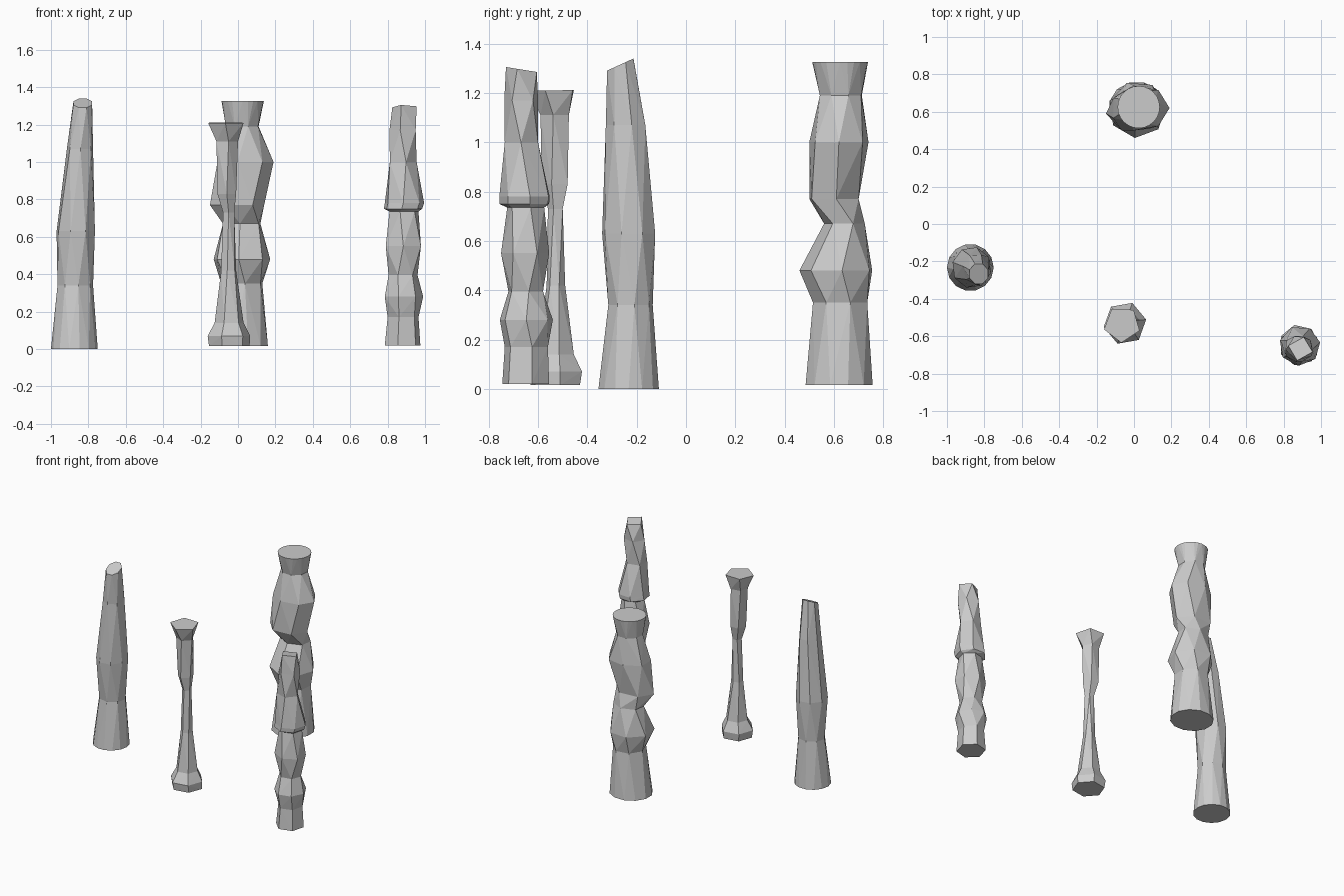
import bpy, bmesh
from math import cos, sin, radians, pi


def ring(z, x0, x1, y0, y1, n, rot, slope=0.0):
    """Polygon of n sides fitted into a plan rectangle, optionally tilted along y."""
    pts = [(cos(radians(rot) + 2 * pi * i / n), sin(radians(rot) + 2 * pi * i / n)) for i in range(n)]
    xs, ys = [p[0] for p in pts], [p[1] for p in pts]
    fx = (x1 - x0) / (max(xs) - min(xs))
    fy = (y1 - y0) / (max(ys) - min(ys))
    out = []
    for x, y in pts:
        py = y0 + (y - min(ys)) * fy
        out.append((x0 + (x - min(xs)) * fx, py, z + slope * (py - (y0 + y1) / 2)))
    return out


def stone(name, sections, slope=0.0):
    """Chiselled column: triangulated skin between rings of differing side counts."""
    verts, faces, rings = [], [], []
    for i, s in enumerate(sections):
        r = ring(*s, slope if i == len(sections) - 1 else 0.0)
        rings.append(list(range(len(verts), len(verts) + len(r))))
        verts += r
    for a, b in zip(rings, rings[1:]):
        bm = bmesh.new()
        idx = {bm.verts.new(verts[i]): i for i in a + b}
        bmesh.ops.convex_hull(bm, input=list(bm.verts))
        for f in bm.faces:
            ids = [idx[v] for v in f.verts]
            if not (set(ids) <= set(a) or set(ids) <= set(b)):
                faces.append(ids)
        bm.free()
    faces += [rings[0][::-1], rings[-1]]
    me = bpy.data.meshes.new(name)
    me.from_pydata(verts, [], faces)
    bm = bmesh.new()
    bm.from_mesh(me)
    bmesh.ops.recalc_face_normals(bm, faces=bm.faces)
    bm.to_mesh(me)
    bm.free()
    ob = bpy.data.objects.new(name, me)
    bpy.context.collection.objects.link(ob)
    return ob


# Section columns: z, x min, x max, y min, y max, sides, rotation

# Left stone: tapering, slanted tip
stone("tapered_stone", [
    (0.00, -1.00, -0.75, -0.355, -0.11, 14, 0),
    (0.34, -0.965, -0.775, -0.315, -0.135, 8, 10),
    (0.63, -0.97, -0.765, -0.34, -0.125, 8, 30),
    (1.07, -0.915, -0.775, -0.325, -0.165, 7, 15),
    (1.315, -0.88, -0.78, -0.32, -0.213, 8, 22),
], slope=0.46)

# Front stone: slim waist, flared head and foot
stone("waisted_stone", [
    (0.015, -0.155, 0.062, -0.63, -0.43, 6, 10),
    (0.07, -0.162, 0.065, -0.64, -0.422, 6, 10),
    (0.14, -0.125, 0.03, -0.60, -0.455, 6, 10),
    (0.42, -0.09, -0.01, -0.565, -0.49, 6, 20),
    (0.73, -0.08, -0.02, -0.56, -0.50, 5, -90),
    (0.83, -0.11, -0.01, -0.585, -0.48, 5, -90),
    (1.11, -0.115, 0.00, -0.59, -0.475, 5, -80),
    (1.21, -0.16, 0.03, -0.635, -0.455, 5, -92),
], slope=0.02)

# Right stone: stacked bulges with a collar
stone("collared_stone", [
    (0.02, 0.785, 0.975, -0.745, -0.555, 6, 15),
    (0.17, 0.80, 0.965, -0.735, -0.56, 6, 15),
    (0.28, 0.785, 0.99, -0.755, -0.54, 7, 0),
    (0.395, 0.805, 0.96, -0.72, -0.58, 6, 10),
    (0.55, 0.79, 0.978, -0.75, -0.555, 6, 30),
    (0.735, 0.81, 0.965, -0.725, -0.575, 6, 15),
    (0.75, 0.78, 0.985, -0.757, -0.555, 7, 10),
    (0.78, 0.785, 0.995, -0.757, -0.553, 7, 10),
    (1.0, 0.812, 0.955, -0.735, -0.60, 5, 70),
    (1.17, 0.81, 0.95, -0.737, -0.60, 5, 40),
    (1.295, 0.825, 0.955, -0.73, -0.605, 4, 75),
], slope=-0.16)

# Back stone: bulky body, round flared cap
stone("capped_stone", [
    (0.015, -0.13, 0.16, 0.485, 0.757, 12, 15),
    (0.35, -0.09, 0.13, 0.515, 0.735, 7, 20),
    (0.48, -0.13, 0.172, 0.46, 0.755, 7, -95),
    (0.67, -0.08, 0.12, 0.56, 0.725, 6, 25),
    (0.77, -0.15, 0.14, 0.50, 0.70, 6, 5),
    (1.0, -0.11, 0.19, 0.50, 0.74, 7, 0),
    (1.19, -0.065, 0.11, 0.543, 0.713, 8, 20),
    (1.325, -0.088, 0.138, 0.512, 0.738, 24, 0),
])
